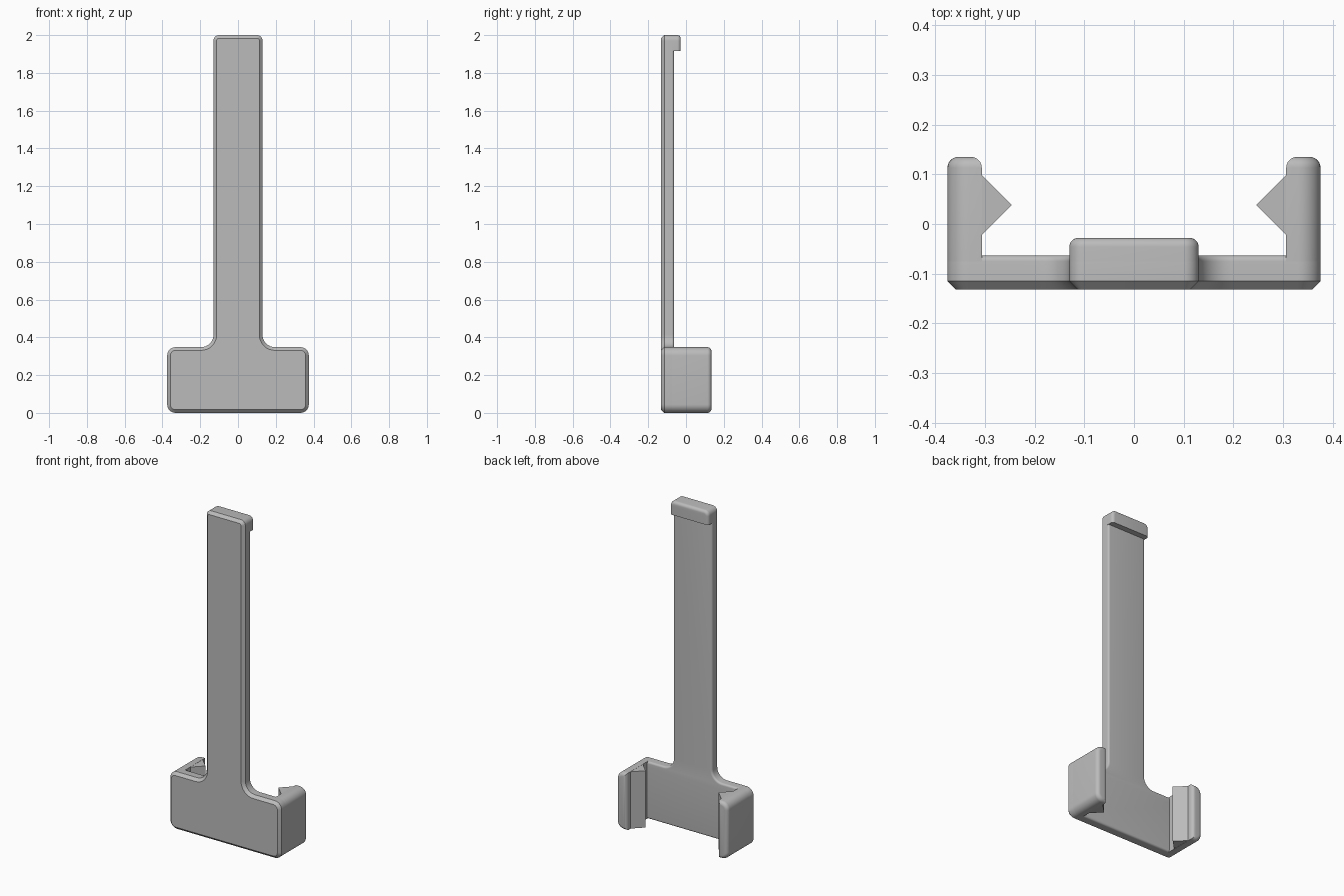
import bpy
import bmesh
from math import sin, cos, pi, radians
from mathutils import Vector

if "Cube" in bpy.data.objects:
    bpy.data.objects.remove(bpy.data.objects["Cube"], do_unlink=True)

GREY = (0.5, 0.5, 0.5, 1)
grey = bpy.data.materials.new("plain_grey")
grey.use_nodes = True
grey.diffuse_color = GREY
grey.node_tree.nodes["Principled BSDF"].inputs["Base Color"].default_value = GREY


def loft(name, rings):
    """Skin a stack of equal rings and cap both ends."""
    bm = bmesh.new()
    loops = [[bm.verts.new(p) for p in ring] for ring in rings]
    n = len(loops[0])
    for a, b in zip(loops, loops[1:]):
        for i in range(n):
            j = (i + 1) % n
            bm.faces.new((a[i], a[j], b[j], b[i]))
    bm.faces.new(loops[0])
    bm.faces.new(loops[-1])
    bmesh.ops.recalc_face_normals(bm, faces=bm.faces)
    mesh = bpy.data.meshes.new(name)
    bm.to_mesh(mesh)
    bm.free()
    mesh.materials.append(grey)
    obj = bpy.data.objects.new(name, mesh)
    bpy.context.collection.objects.link(obj)
    bpy.ops.object.select_all(action="DESELECT")
    obj.select_set(True)
    bpy.context.view_layer.objects.active = obj
    bpy.ops.object.shade_smooth_by_angle(angle=radians(30))
    return obj


def outline(corners, steps=8):
    """Round the square corners (x, z, radius), listed anticlockwise; give points and outward directions."""
    result = []
    for i, (x, z, r) in enumerate(corners):
        p = Vector((x, z))
        u = (Vector(corners[i - 1][:2]) - p).normalized()
        v = (Vector(corners[(i + 1) % len(corners)][:2]) - p).normalized()
        if r == 0:
            result.append((p, -u - v))
            continue
        side = 1 if v.cross(u) > 0 else -1
        centre = p + (u + v) * r
        for k in range(steps + 1):
            t = k / steps * pi / 2
            d = u * sin(t) + v * cos(t)
            result.append((centre - d * r, -d * side))
    return result


def slab(name, corners, layers, flat_bottom=False):
    """Stack the outline along y; each layer is (y, inset)."""
    pts = outline(corners)
    if flat_bottom:
        pts = [(p, Vector((n.x, max(n.y, 0)))) for p, n in pts]
    rings = []
    for y, inset in layers:
        ring = [p - n * inset for p, n in pts]
        rings.append([(q.x, y, q.y) for q in ring])
    return loft(name, rings)


def fillet(y, r, steps=6):
    """Layers of a rounded rear edge ending at y."""
    angles = [k / steps * pi / 2 for k in range(steps + 1)]
    return [(y - r + r * sin(t), r - r * cos(t)) for t in angles]


W, S, H, TOP = 0.375, 0.13, 0.348, 2.0
FRONT, BACK, REAR = -0.132, -0.063, 0.135
R, FIL, TIP = 0.045, 0.065, 0.03

# T-shaped plate with chamfered front and softened rear edge
half = [(W, 0, R), (W, H, R), (S, H, FIL), (S, TOP, TIP)]
corners = half + [(-x, z, r) for x, z, r in reversed(half)]
slab("back_plate", corners, [(FRONT, 0.017), (-0.115, 0)] + fillet(BACK, 0.012))

# Hook lip at the top
slab("top_hook",
     [(S, 1.917, 0), (S, TOP, TIP), (-S, TOP, TIP), (-S, 1.917, 0)],
     [(-0.11, 0)] + fillet(-0.028, 0.018), flat_bottom=True)

# Side arms with inward-pointing snap wedges
INNER = 0.306
for side, label in ((1, "left"), (-1, "right")):
    arm = [(INNER, 0, 0), (W, 0, R), (W, H, R), (INNER, H, 0)]
    if side < 0:
        arm = [(-x, z, r) for x, z, r in reversed(arm)]
    slab(label + "_arm", arm, [(-0.11, 0)] + fillet(REAR, 0.022))
    wedge = [(0.32, -0.022), (INNER, -0.022), (0.246, 0.038), (INNER, 0.098), (0.32, 0.098)]
    loft(label + "_snap_wedge", [[(side * x, y, z) for x, y in wedge] for z in (0.001, H - 0.001)])
